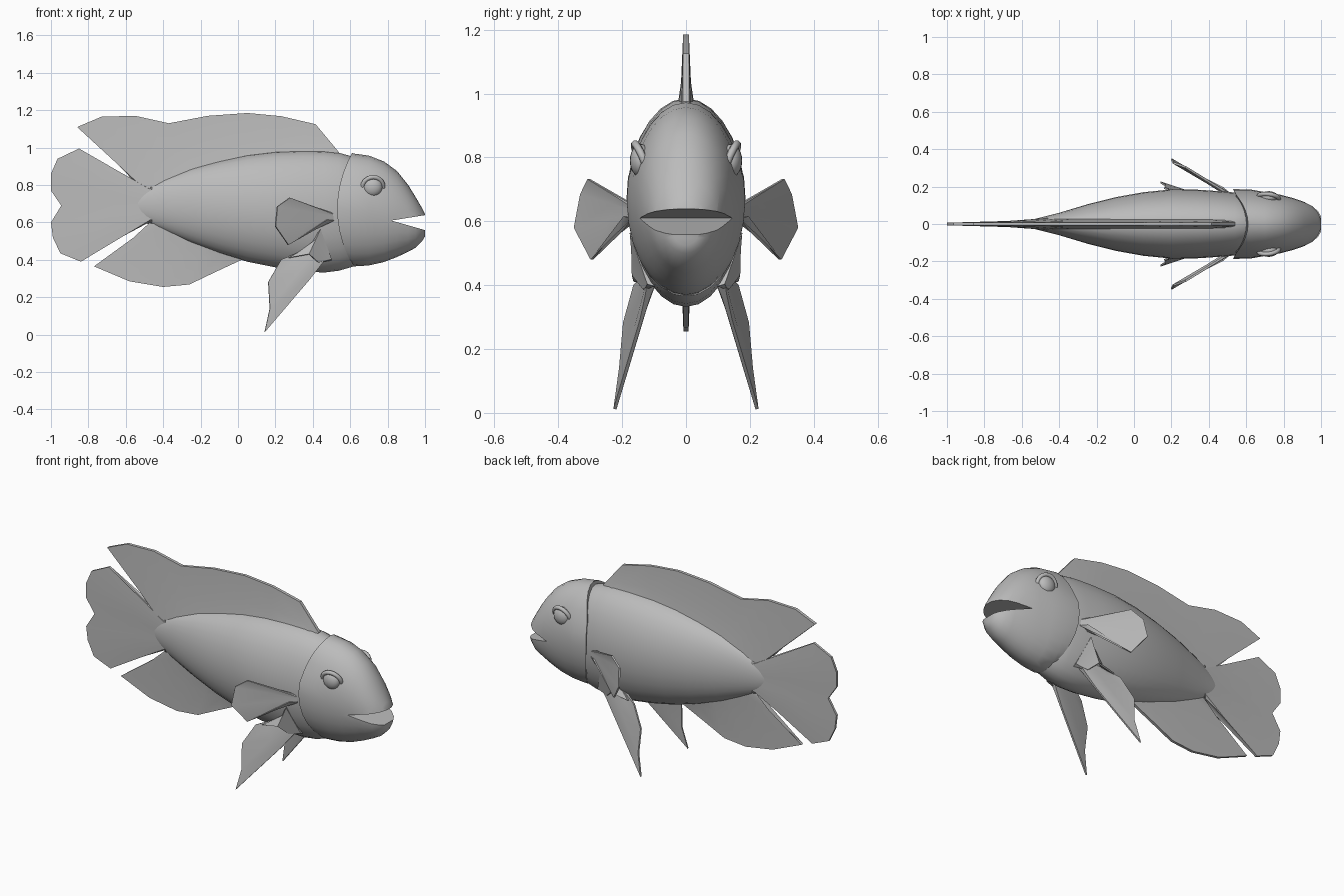
import bpy, bmesh, math
from mathutils import Vector

old = bpy.data.objects.get("Cube")
if old:
    bpy.data.objects.remove(old)

grey = bpy.data.materials.new("plain grey")
grey.use_nodes = True
GREY = (0.5, 0.5, 0.5, 1)
grey.diffuse_color = GREY
grey.node_tree.nodes["Principled BSDF"].inputs["Base Color"].default_value = GREY


def finish(name, bm, angle=40):
    bmesh.ops.recalc_face_normals(bm, faces=bm.faces)
    mesh = bpy.data.meshes.new(name)
    bm.to_mesh(mesh)
    bm.free()
    ob = bpy.data.objects.new(name, mesh)
    bpy.context.collection.objects.link(ob)
    mesh.materials.append(grey)
    smooth(ob, angle)
    return ob


def smooth(ob, angle):
    bpy.ops.object.select_all(action='DESELECT')
    ob.select_set(True)
    bpy.context.view_layer.objects.active = ob
    bpy.ops.object.shade_smooth_by_angle(angle=math.radians(angle))


def loft(name, sections, shape=None, sides=28):
    """Oval rings from (x, bottom, top, half width) sections, closed at both ends."""
    bm = bmesh.new()
    rings = []
    for i, (x, low, high, width) in enumerate(sections):
        ring = []
        for k in range(sides):
            a = math.tau * k / sides
            c, s = math.cos(a), math.sin(a)
            p = Vector((x, width * c, (low + high) / 2 + (high - low) / 2 * s))
            ring.append(bm.verts.new(shape(p, i, s) if shape else p))
        rings.append(ring)
    for r, q in zip(rings, rings[1:]):
        for k in range(sides):
            j = (k + 1) % sides
            bm.faces.new((r[k], r[j], q[j], q[k]))
    bm.faces.new(rings[0])
    bm.faces.new(rings[-1])
    return finish(name, bm)


def fin(name, root, edge, normal, thick, thin, pleat=0):
    """Wedge-section web joining a root line to an outer edge line."""
    bm = bmesh.new()
    n = Vector(normal).normalized()
    sheets = []
    for side in (1, -1):
        rows = []
        for i, (r, e) in enumerate(zip(root, edge)):
            r, e = Vector(r), Vector(e)
            ridge = n * pleat * (i % 2)
            rows.append([bm.verts.new(p + n * side * t + ridge * f) for p, t, f in
                         ((r, thick, 0), (r.lerp(e, .4), (thick + thin) / 2.4, .5), (e, thin, 1))])
        sheets.append(rows)
    a, b = sheets
    for s in sheets:
        for u, v in zip(s, s[1:]):
            for k in range(2):
                bm.faces.new((u[k], u[k + 1], v[k + 1], v[k]))
    for k in range(len(a) - 1):
        for c in (0, 2):
            bm.faces.new((a[k][c], a[k + 1][c], b[k + 1][c], b[k][c]))
    for e in (0, -1):
        for c in range(2):
            bm.faces.new((a[e][c], a[e][c + 1], b[e][c + 1], b[e][c]))
    return finish(name, bm, 35)


def flat(points):
    return [(x, 0, z) for x, z in points]


# Trunk
loft("body", [(-.56, .64, .75, .02), (-.5, .60, .79, .035), (-.4, .555, .835, .06),
              (-.25, .49, .89, .105), (-.1, .435, .93, .143), (.05, .39, .962, .17),
              (.2, .36, .98, .185), (.35, .338, .985, .183), (.46, .332, .983, .175),
              (.54, .342, .972, .168), (.62, .365, .95, .15), (.68, .40, .9, .1)])


# Head, whose back rim flares outward below as the gill cover
def gill(p, i, s):
    if i < 2 and s < .35:
        p.y *= 1.07 - .03 * i
    if i == 0:
        p.x += .08 * s * s
    return p


head = loft("head", [(.53, .375, .972, .174), (.62, .365, .968, .178), (.7, .37, .957, .171),
                     (.78, .388, .926, .157), (.85, .415, .875, .139), (.91, .443, .8, .118),
                     (.95, .465, .735, .1), (.985, .5, .675, .07), (1, .525, .645, .045)], gill)

# Mouth opening cut as a wedge
bm = bmesh.new()
wedge = [[bm.verts.new((x, y, z)) for x, z in ((.82, .61), (1.1, .655), (1.1, .53))]
         for y in (-.3, .3)]
bm.faces.new(wedge[0])
bm.faces.new(wedge[1])
for k in range(3):
    j = (k + 1) % 3
    bm.faces.new((wedge[0][k], wedge[0][j], wedge[1][j], wedge[1][k]))
cutter = finish("mouth_cutter", bm)
cutter.hide_render = True
cut = head.modifiers.new("mouth", 'BOOLEAN')
cut.operation, cut.object, cut.solver = 'DIFFERENCE', cutter, 'EXACT'
bpy.context.view_layer.objects.active = head
bpy.ops.object.modifier_apply(modifier=cut.name)
bpy.data.objects.remove(cutter)
smooth(head, 40)

# Middle fins
fin("dorsal_fin",
    flat([(.53, .94), (.42, .95), (.23, .95), (.05, .93), (-.15, .89), (-.3, .85),
          (-.38, .81), (-.43, .78), (-.48, .76), (-.49, .75)]),
    flat([(.54, .975), (.415, 1.125), (.23, 1.168), (.05, 1.185), (-.16, 1.17), (-.37, 1.13),
          (-.55, 1.17), (-.73, 1.165), (-.86, 1.11), (-.6, .92)]),
    (0, 1, 0), .028, .009)
fin("dorsal_fin_base", flat([(-.3, .83), (-.4, .79), (-.48, .72)]),
    flat([(-.6, .92), (-.45, .866), (-.51, .79)]), (0, 1, 0), .025, .012)
fin("anal_fin",
    flat([(.03, .45), (-.08, .48), (-.18, .51), (-.28, .55), (-.36, .59), (-.42, .62), (-.47, .66)]),
    flat([(.02, .4), (-.12, .335), (-.26, .268), (-.4, .255), (-.58, .285), (-.77, .365), (-.44, .54)]),
    (0, 1, 0), .026, .008)
fin("tail_fin",
    flat([(-.46, .79 - .019 * k) for k in range(11)]),
    flat([(-.52, .785), (-.85, .995), (-.965, .94), (-1, .86), (-1, .77), (-.945, .69),
          (-1, .6), (-.99, .52), (-.95, .435), (-.84, .39), (-.5, .6)]),
    (0, 1, 0), .032, .007)

# Paired fins and eyes
for side, word in ((1, "left"), (-1, "right")):
    # Pectoral fin sweeping out and back
    fan = [(.49, .655), (.27, .732), (.21, .685), (.193, .58), (.268, .48), (.47, .615)]
    fin(word + "_pectoral_fin",
        [(.51, side * .155, .65 - .008 * k) for k in range(6)],
        [(x, side * (.165 + .56 * (.5 - x)), z) for x, z in fan],
        (.5, side * .85, 0), .012, .005, .012)
    # Pelvic fin hanging down and back
    fin(word + "_pelvic_fin",
        [(x, side * .105, z) for x, z in ((.48, .42), (.46, .44), (.43, .47), (.39, .46), (.35, .45))],
        [(x, side * y, z) for x, y, z in ((.38, .14, .29), (.14, .215, .01), (.17, .205, .14),
                                          (.16, .185, .28), (.23, .16, .4))],
        (.25, side, .25), .016, .005, .008)
    # Raised skin tent above the pelvic fin
    fin(word + "_pelvic_root",
        [(.5, side * .11, .4), (.44, side * .165, .56), (.36, side * .11, .46)],
        [(.43, side * .13, .385), (.38, side * .165, .43), (.27, side * .16, .41)],
        (.1, side, .3), .012, .005)
    # Eyeball with its socket rim
    bpy.ops.mesh.primitive_uv_sphere_add(segments=20, ring_count=12, radius=.052,
                                         location=(.72, side * .142, .79))
    eye = bpy.context.object
    eye.name = word + "_eye"
    eye.scale.y = .65
    bpy.ops.mesh.primitive_torus_add(major_radius=.056, minor_radius=.012, major_segments=20,
                                     minor_segments=8, location=(.72, side * .139, .79),
                                     rotation=(math.radians(90 - side * 22), 0, math.radians(-side * 8)))
    rim = bpy.context.object
    rim.name = word + "_eye_rim"
    for ob in (eye, rim):
        ob.data.materials.append(grey)
        smooth(ob, 60)
